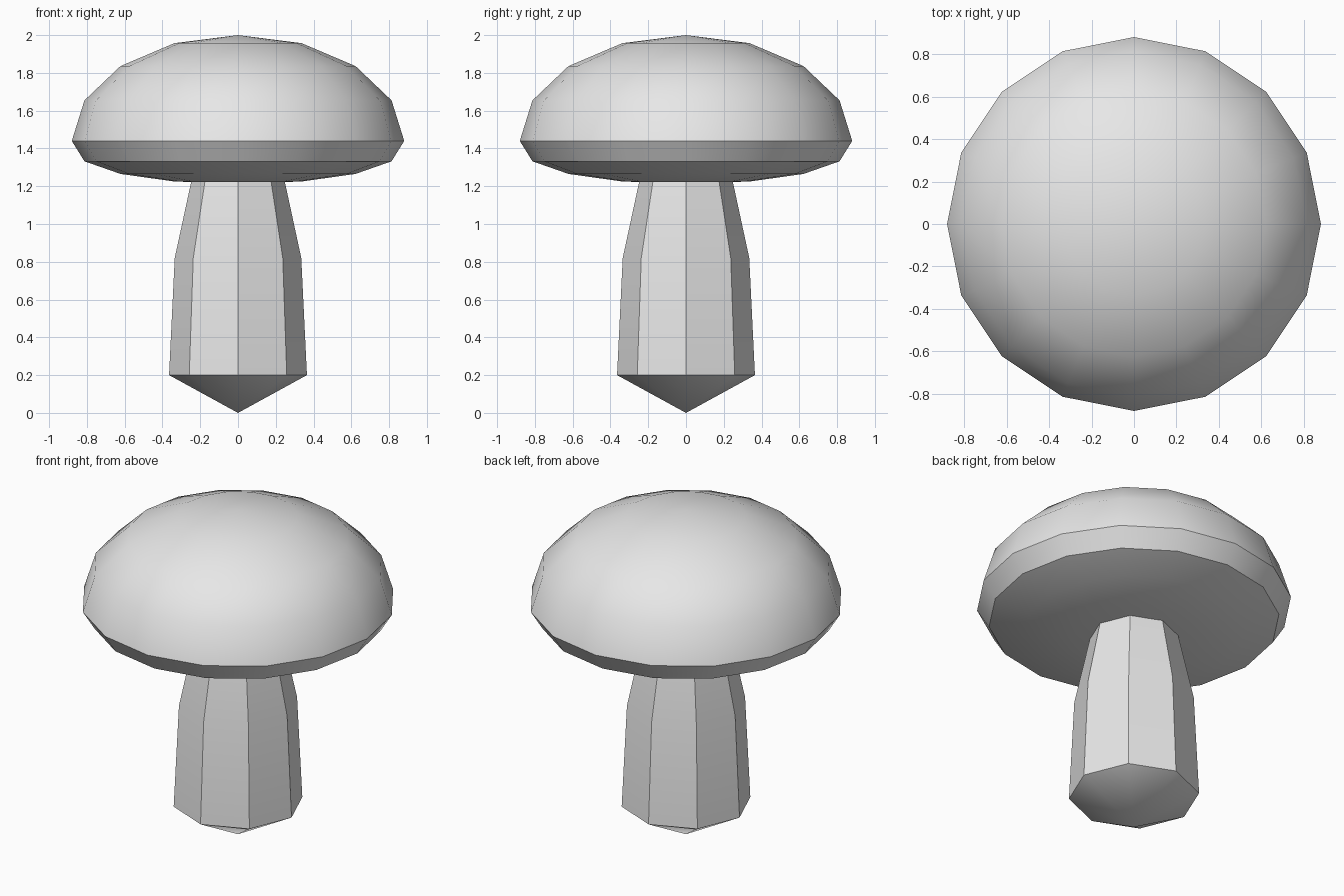
import bpy
from math import cos, sin, pi, radians

default = bpy.data.objects.get("Cube")
if default:
    bpy.data.objects.remove(default, do_unlink=True)

grey = bpy.data.materials.new("plain_grey")
grey.use_nodes = True
grey.diffuse_color = (0.8, 0.8, 0.8, 1)
grey.node_tree.nodes["Principled BSDF"].inputs["Base Color"].default_value = (0.8, 0.8, 0.8, 1)


def lathe(name, bottom, rings, top, sides):
    """Revolve (radius, height) rings, closed by a pole at each end."""
    verts = [(0, 0, bottom)]
    for r, z in rings:
        verts += [(r * cos(2 * pi * i / sides), r * sin(2 * pi * i / sides), z)
                  for i in range(sides)]
    verts.append((0, 0, top))
    last = len(verts) - 1
    faces = []
    for i in range(sides):
        j = (i + 1) % sides
        faces.append((0, 1 + j, 1 + i))
        for k in range(len(rings) - 1):
            a, b = 1 + k * sides, 1 + (k + 1) * sides
            faces.append((a + i, a + j, b + j, b + i))
        a = last - sides
        faces.append((a + i, a + j, last))
    mesh = bpy.data.meshes.new(name)
    mesh.from_pydata(verts, [], faces)
    mesh.materials.append(grey)
    obj = bpy.data.objects.new(name, mesh)
    bpy.context.collection.objects.link(obj)
    bpy.ops.object.select_all(action="DESELECT")
    obj.select_set(True)
    bpy.context.view_layer.objects.active = obj
    bpy.ops.object.shade_smooth_by_angle(angle=radians(30))
    return obj


# Cap: shallow underside, then an elliptical dome
RADIUS, RIM, DOME = 0.88, 1.44, 0.56
underside = [(0.337, 1.225), (0.622, 1.265), (0.813, 1.332)]
dome = [(RADIUS * cos(k * pi / 8), RIM + DOME * sin(k * pi / 8)) for k in range(4)]
lathe("cap", 1.215, underside + dome, RIM + DOME, 16)

# Stem: pointed foot, tapering faceted column ending inside the cap
lathe("stem", 0, [(0.365, 0.2), (0.335, 0.82), (0.24, 1.26)], 1.27, 8)
